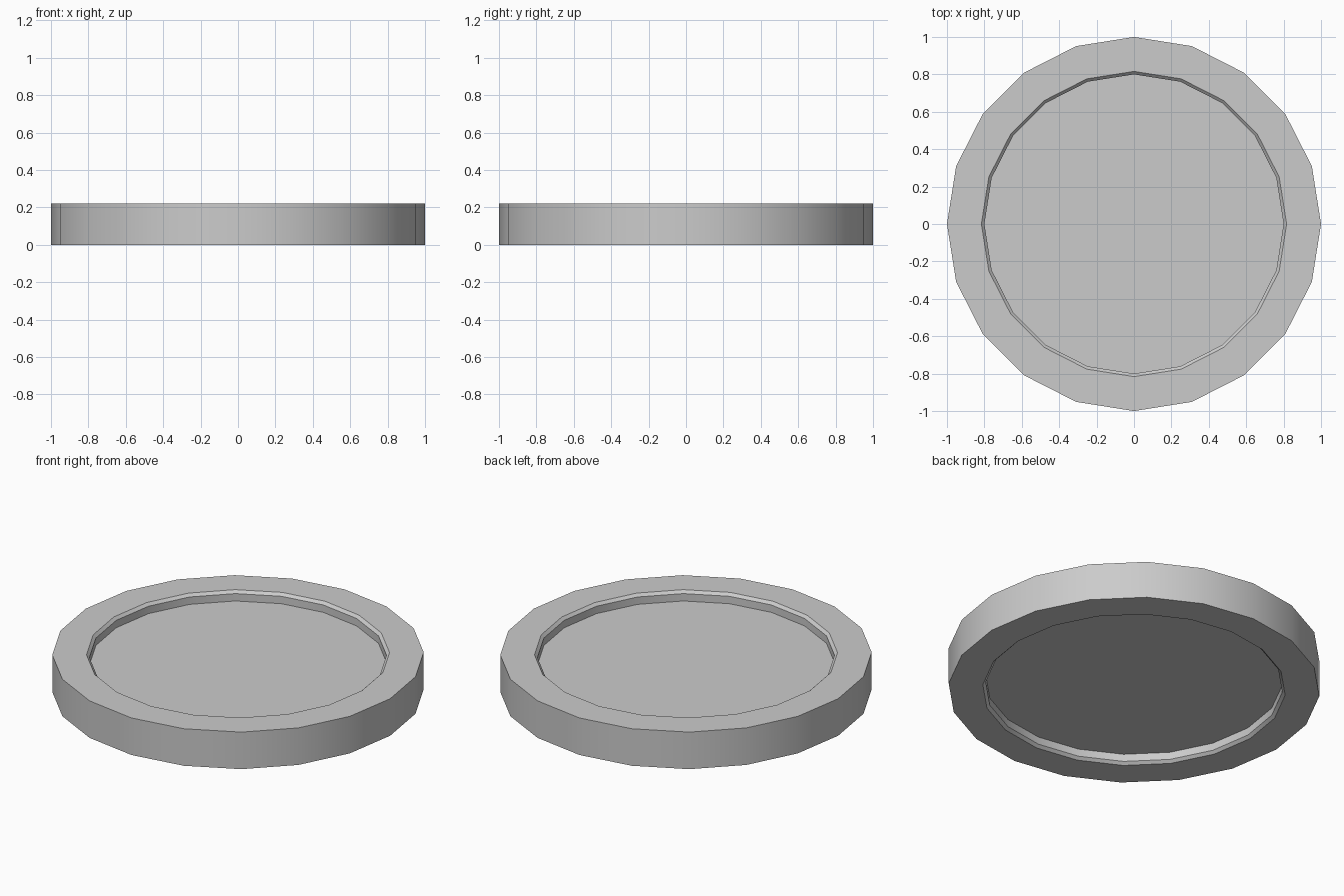
import bpy, bmesh
from math import cos, sin, tau, radians

if "Cube" in bpy.data.objects:
    bpy.data.objects.remove(bpy.data.objects["Cube"])

SIDES = 20


def lathe(name, profile):
    """Revolve an (r, z) profile about z, capping both open ends with flat faces."""
    bm = bmesh.new()
    rings = [[bm.verts.new((r * cos(tau * i / SIDES), r * sin(tau * i / SIDES), z))
              for i in range(SIDES)] for r, z in profile]
    for a, b in zip(rings, rings[1:]):
        for i in range(SIDES):
            j = (i + 1) % SIDES
            bm.faces.new((a[i], a[j], b[j], b[i]))
    bm.faces.new(rings[0])
    bm.faces.new(rings[-1])
    bmesh.ops.recalc_face_normals(bm, faces=bm.faces)
    mesh = bpy.data.meshes.new(name)
    bm.to_mesh(mesh)
    bm.free()
    obj = bpy.data.objects.new(name, mesh)
    bpy.context.collection.objects.link(obj)
    return obj


# Lower half of the section: recessed floor, wall, bevelled lip, outer rim
height, recess, bevel = 0.22, 0.06, 0.016
lower = [(0.80, recess), (0.80, bevel), (0.816, 0.0), (1.0, 0.0)]
upper = [(r, height - z) for r, z in reversed(lower)]
disc = lathe("rimmed_disc", lower + upper)

# Smooth around the rim, crisp at the lips
bpy.ops.object.select_all(action='DESELECT')
disc.select_set(True)
bpy.context.view_layer.objects.active = disc
bpy.ops.object.shade_smooth_by_angle(angle=radians(30))
